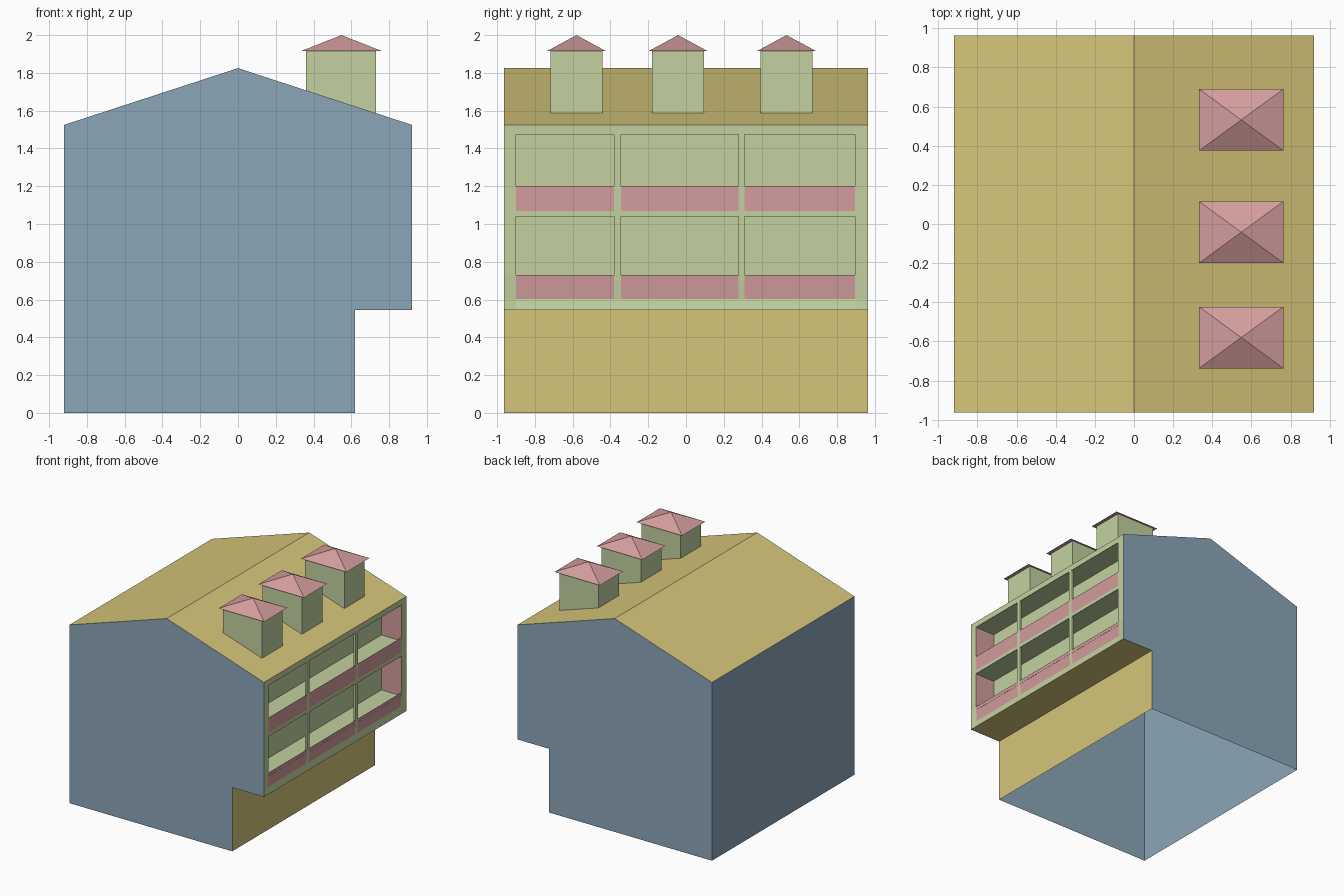
import bpy, bmesh
from mathutils import Matrix, Vector

if "Cube" in bpy.data.objects:
    bpy.data.objects.remove(bpy.data.objects["Cube"])


def material(name, rgb):
    m = bpy.data.materials.new(name)
    lin = [c / 12.92 if c <= 0.04045 else ((c + 0.055) / 1.055) ** 2.4 for c in rgb]
    m.diffuse_color = (*lin, 1)
    m.use_nodes = True
    m.node_tree.nodes["Principled BSDF"].inputs["Base Color"].default_value = m.diffuse_color
    return m


BLUE, YELLOW, GREEN, PINK = range(4)
MATS = [material("wall_blue", (0.55, 0.65, 0.72)),
        material("roof_yellow", (0.835, 0.773, 0.478)),
        material("facade_green", (0.765, 0.82, 0.63)),
        material("trim_pink", (0.83, 0.615, 0.615))]


def finish(name, bm):
    me = bpy.data.meshes.new(name)
    bm.to_mesh(me)
    bm.free()
    for m in MATS:
        me.materials.append(m)
    ob = bpy.data.objects.new(name, me)
    bpy.context.collection.objects.link(ob)
    return ob


def box(bm, lo, hi, mat):
    lo, hi = Vector(lo), Vector(hi)
    mx = Matrix.Translation((lo + hi) / 2) @ Matrix.Diagonal((*(hi - lo), 1))
    verts = bmesh.ops.create_cube(bm, size=1, matrix=mx)["verts"]
    faces = list({f for v in verts for f in v.link_faces})
    for f in faces:
        f.material_index = mat
    return faces


Y0, Y1 = -0.963, 0.963
WALL_X = 0.92

# House shell: gabled profile along y, open underneath and at the facade
profile = [(-WALL_X, 0), (0.62, 0), (0.62, 0.545), (WALL_X, 0.545),
           (WALL_X, 1.525), (0, 1.825), (-WALL_X, 1.525)]
sides = {1: YELLOW, 2: YELLOW, 4: YELLOW, 5: YELLOW, 6: BLUE}
bm = bmesh.new()
front = [bm.verts.new((x, Y0, z)) for x, z in profile]
back = [bm.verts.new((x, Y1, z)) for x, z in profile]
bm.faces.new(front).material_index = BLUE
bm.faces.new(back[::-1]).material_index = BLUE
for i, mat in sides.items():
    j = (i + 1) % len(profile)
    bm.faces.new((front[i], back[i], back[j], front[j])).material_index = mat
finish("house_shell", bm)

# Facade: grid of cells with open bays and pink parapets
ys = [Y0, -0.9, -0.38, -0.345, 0.278, 0.31, 0.895, Y1]
zs = [0.545, 0.603, 0.73, 1.04, 1.07, 1.2, 1.475, 1.525]
bm = bmesh.new()
grid = [[bm.verts.new((WALL_X - (0.01 if k == 1 and 0 < j < 7 else 0), y, z))
         for j, y in enumerate(ys)] for k, z in enumerate(zs)]
for k in range(7):
    for j in range(7):
        bay = j in (1, 3, 5)
        if bay and k in (2, 5):
            continue
        f = bm.faces.new((grid[k][j], grid[k][j + 1], grid[k + 1][j + 1], grid[k + 1][j]))
        f.material_index = PINK if bay and k in (1, 4) else GREEN
finish("facade", bm)

# Balcony recesses: one per storey, open to the front, pink end walls
for name, floor, ceiling in (("lower", 0.70, 1.04), ("upper", 1.17, 1.475)):
    bm = bmesh.new()
    faces = box(bm, (0.73, ys[1], floor), (WALL_X - 0.001, ys[6], ceiling), GREEN)
    for f in faces:
        if abs(f.normal.y) > 0.5:
            f.material_index = PINK
    bmesh.ops.reverse_faces(bm, faces=faces)
    bmesh.ops.delete(bm, geom=[f for f in faces if f.calc_center_median().x > 0.9],
                     context="FACES_ONLY")
    finish(name + "_balcony_recess", bm)

    # Posts between bays
    bm = bmesh.new()
    for j in (2, 4):
        box(bm, (0.9, ys[j], floor), (WALL_X - 0.001, ys[j + 1], ceiling), GREEN)
    finish(name + "_balcony_posts", bm)

# Roof turrets with pyramid caps
for n, cy in enumerate((-0.58, -0.042, 0.532), 1):
    bm = bmesh.new()
    box(bm, (0.36, cy - 0.138, 1.585), (0.73, cy + 0.138, 1.916), GREEN)
    finish(f"turret_{n}", bm)

    bm = bmesh.new()
    base = [bm.verts.new((0.548 + sx * 0.215, cy + sy * 0.157, 1.915))
            for sx, sy in ((-1, -1), (1, -1), (1, 1), (-1, 1))]
    apex = bm.verts.new((0.548, cy, 2.0))
    bm.faces.new(base[::-1])
    for i in range(4):
        bm.faces.new((base[i], base[(i + 1) % 4], apex))
    for f in bm.faces:
        f.material_index = PINK
    finish(f"turret_cap_{n}", bm)
